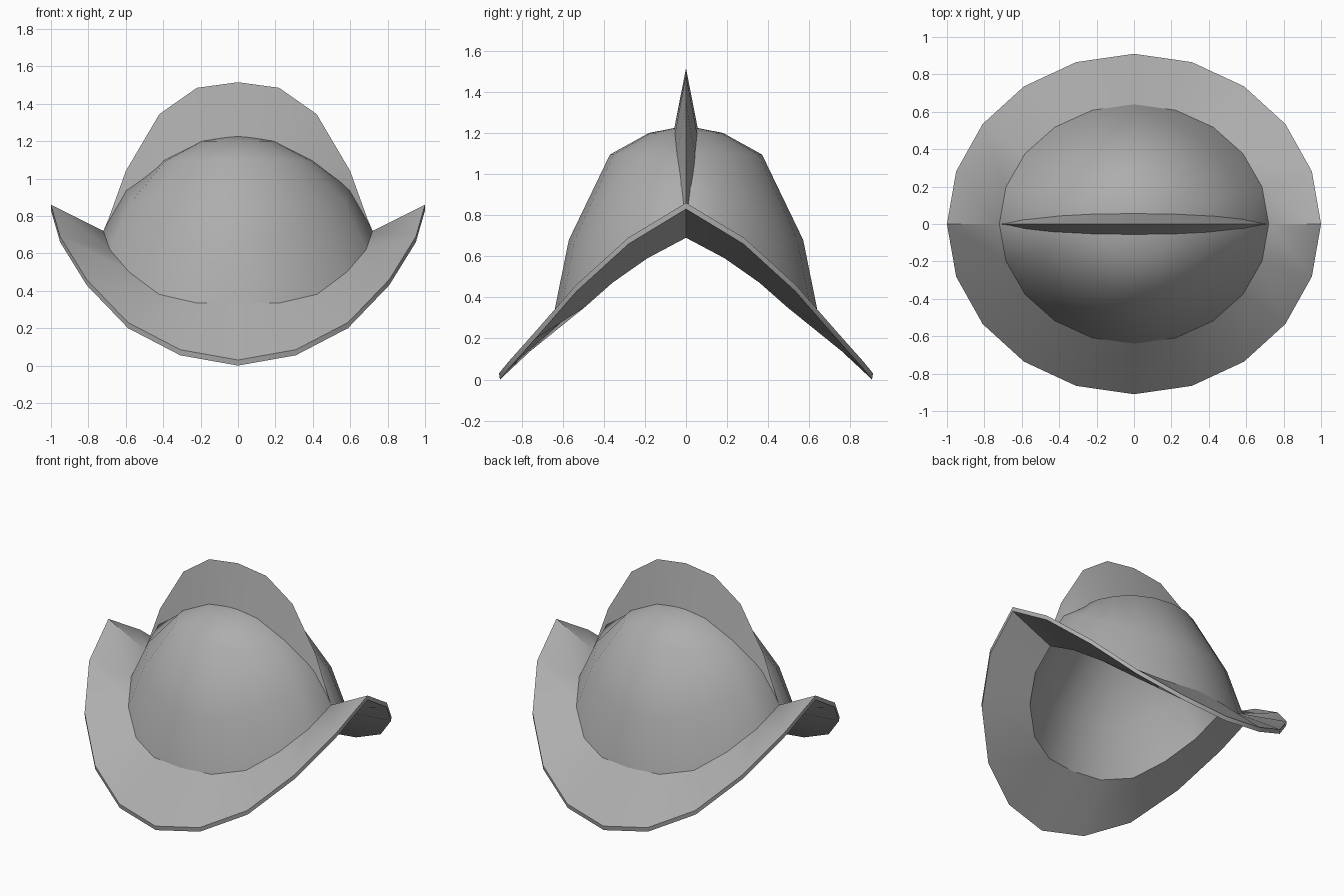
import bpy, bmesh
from math import sin, cos, pi, radians

if "Cube" in bpy.data.objects:
    bpy.data.objects.remove(bpy.data.objects["Cube"])

SIDES = 20
THICK = 0.03

steel = bpy.data.materials.new("steel_grey")
steel.use_nodes = True
steel.diffuse_color = (0.42, 0.42, 0.42, 1)
steel.node_tree.nodes["Principled BSDF"].inputs["Base Color"].default_value = (0.42, 0.42, 0.42, 1)


def ring(bm, rx, ry, heights):
    """Oval ring; heights run from the front or back point to the side point."""
    verts = []
    for i in range(SIDES):
        a = 2 * pi * i / SIDES
        k = i % 10
        verts.append(bm.verts.new((rx * sin(a), ry * cos(a), heights[min(k, 10 - k)])))
    return verts


def bridge(bm, a, b):
    for i in range(len(a)):
        j = (i + 1) % len(a)
        bm.faces.new((a[i], a[j], b[j], b[i]))


def cap(bm, loop, z):
    tip = bm.verts.new((0, 0, z))
    for i in range(len(loop)):
        bm.faces.new((loop[i], loop[(i + 1) % len(loop)], tip))


def finish(bm, name, angle):
    bmesh.ops.recalc_face_normals(bm, faces=bm.faces)
    mesh = bpy.data.meshes.new(name)
    bm.to_mesh(mesh)
    bm.free()
    mesh.materials.append(steel)
    ob = bpy.data.objects.new(name, mesh)
    bpy.context.collection.objects.link(ob)
    bpy.ops.object.select_all(action="DESELECT")
    ob.select_set(True)
    bpy.context.view_layer.objects.active = ob
    bpy.ops.object.shade_smooth_by_angle(angle=radians(angle))


def lower(heights):
    return [z - THICK for z in heights]


# Curved heights shared by the bowl and the brim
rise = [0, 0, 0.12, 0.43, 0.74, 1]
base_z = [0.335 + 0.385 * r for r in rise]
waist_z = [0.68 + 0.265 * r for r in rise]
rim_z = [0.03, 0.085, 0.23, 0.46, 0.69, 0.86]

# Bowl: hollow shell, open underneath
bm = bmesh.new()
levels = [(0.72, 0.64, base_z), (0.60, 0.57, waist_z),
          (0.405, 0.37, [1.095] * 6), (0.20, 0.18, [1.2] * 6)]
outer = [ring(bm, *lv) for lv in levels]
inner = [ring(bm, rx - THICK, ry - THICK, lower(z)) for rx, ry, z in levels]
for shell, top in ((outer, 1.235), (inner, 1.235 - THICK)):
    for a, b in zip(shell, shell[1:]):
        bridge(bm, a, b)
    cap(bm, shell[-1], top)
bridge(bm, outer[0], inner[0])
finish(bm, "helmet_bowl", 50)

# Brim: sweeps up at the sides and down at front and back
bm = bmesh.new()
loops = [ring(bm, 0.72, 0.64, base_z), ring(bm, 1.0, 0.91, rim_z),
         ring(bm, 1.0, 0.905, lower(rim_z)), ring(bm, 0.69, 0.61, lower(base_z))]
for i in range(4):
    bridge(bm, loops[i], loops[(i + 1) % 4])
finish(bm, "brim", 40)

# Crest: blade with a sharp ridge; (ridge x, ridge z, foot x, foot z, half width)
bm = bmesh.new()
half = [(0, 1.515, 0, 1.235, 0.057), (0.22, 1.485, 0.20, 1.2, 0.055),
        (0.42, 1.345, 0.40, 1.095, 0.045), (0.60, 1.04, 0.59, 0.945, 0.025),
        (0.69, 0.79, 0.68, 0.78, 0.008)]
stations = [(-a, b, -c, d, w) for a, b, c, d, w in half[:0:-1]] + half
sections = []
for rx, rz, fx, fz, w in stations:
    sections.append([bm.verts.new(p) for p in
                     ((rx, 0, rz), (fx, w, fz - 0.012), (fx, -w, fz - 0.012))])
for a, b in zip(sections, sections[1:]):
    bridge(bm, a, b)
for end, x in ((sections[0], -0.72), (sections[-1], 0.72)):
    tip = bm.verts.new((x, 0, 0.72))
    for i in range(3):
        bm.faces.new((end[i], end[(i + 1) % 3], tip))
finish(bm, "crest", 30)
